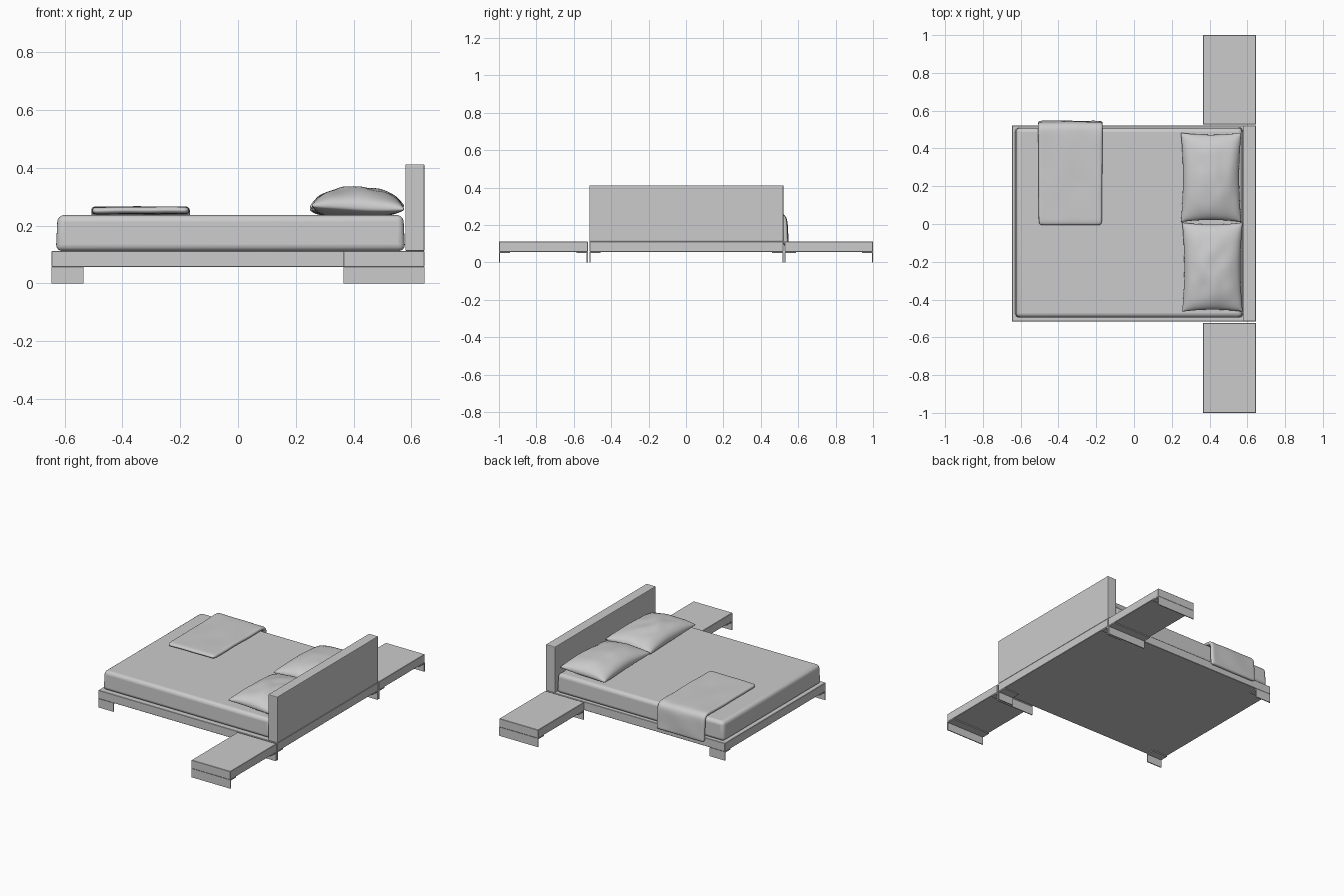
import bpy, bmesh, math
from mathutils import noise, Vector

if "Cube" in bpy.data.objects:
    bpy.data.objects.remove(bpy.data.objects["Cube"])


def add_mesh(name, verts, faces):
    me = bpy.data.meshes.new(name)
    me.from_pydata(verts, [], faces)
    bm = bmesh.new()
    bm.from_mesh(me)
    bmesh.ops.recalc_face_normals(bm, faces=bm.faces)
    bm.to_mesh(me)
    bm.free()
    ob = bpy.data.objects.new(name, me)
    bpy.context.collection.objects.link(ob)
    return ob


def box(name, x, y, z, bevel=0.0, segments=2):
    verts = [(a, b, c) for a in x for b in y for c in z]
    faces = [(0, 1, 3, 2), (4, 6, 7, 5), (0, 4, 5, 1),
             (2, 3, 7, 6), (0, 2, 6, 4), (1, 5, 7, 3)]
    ob = add_mesh(name, verts, faces)
    if bevel:
        m = ob.modifiers.new("bevel", 'BEVEL')
        m.width, m.segments = bevel, segments
    return ob


def smooth(ob):
    ob.data.polygons.foreach_set("use_smooth", [True] * len(ob.data.polygons))


def grid_faces(nu, nv):
    return [(i * nv + j, (i + 1) * nv + j, (i + 1) * nv + j + 1, i * nv + j + 1)
            for i in range(nu - 1) for j in range(nv - 1)]


def bracket(name, x0, x1, y, inward):
    """L-shaped plate leg: upright on the outer edge, flange under the deck."""
    t, w, top = 0.006, 0.06, 0.057
    prof = [(0, 0), (t, 0), (t, top - t), (w, top - t), (w, top), (0, top)]
    verts = [(x, y + inward * a, b) for x in (x0, x1) for a, b in prof]
    n = len(prof)
    faces = [tuple(range(n)), tuple(range(n, 2 * n))]
    faces += [(i, (i + 1) % n, n + (i + 1) % n, n + i) for i in range(n)]
    add_mesh(name, verts, faces)


# Platform, headboard and corner legs
Y0, Y1 = -0.516, 0.521
box("platform", (-0.645, 0.645), (Y0, Y1), (0.057, 0.112), 0.002, 1)
box("headboard", (0.579, 0.645), (Y0, Y1), (0.112, 0.412), 0.004)
for end, x0, x1 in (("foot", -0.645, -0.535), ("head", 0.535, 0.645)):
    bracket(end + "_leg_front", x0, x1, Y0, 1)
    bracket(end + "_leg_back", x0, x1, Y1, -1)

# Side tables with plate legs at both ends
for side, a, b in (("front", -1.0, -0.525), ("back", 0.527, 1.0)):
    box(side + "_side_table", (0.365, 0.645), (a, b), (0.057, 0.112), 0.002, 1)
    bracket(side + "_table_leg_a", 0.365, 0.645, a, 1)
    bracket(side + "_table_leg_b", 0.365, 0.645, b, -1)

# Mattress, slightly narrower at the top
mattress = box("mattress", (-0.63, 0.578), (-0.497, 0.512), (0.112, 0.236), 0.022, 4)
for v in mattress.data.vertices:
    if v.co.z > 0.2:
        v.co.x -= math.copysign(0.006, v.co.x)
        v.co.y -= math.copysign(0.004, v.co.y)
smooth(mattress)


# Pillows: two domed grids joined at a pinched seam
def pillow(name, cx, cy, hx, hy, seed):
    n, verts = 33, []
    for s in (1, -1):
        for i in range(n):
            for j in range(n):
                u = math.sin((2 * i / (n - 1) - 1) * math.pi / 2)
                v = math.sin((2 * j / (n - 1) - 1) * math.pi / 2)
                x = hx * u * (1 - 0.07 * (1 - v * v))
                y = hy * v * (1 - 0.045 * (1 - u * u))
                f = max(0.0, (1 - u * u) * (1 - v * v))
                wr = noise.noise(Vector((u * 2.2 + seed, v * 2.2, s)))
                h = f ** 0.42 * (1 + 0.12 * wr)
                seam = 0.262 + 0.006 * u * v + 0.004 * noise.noise(Vector((u, v, seed)))
                z = seam + (0.072 * h if s > 0 else -0.034 * min(1, f ** 0.35))
                verts.append((cx + x, cy + y, max(z, 0.233)))
    base = grid_faces(n, n)
    faces = base + [tuple(k + n * n for k in reversed(f)) for f in base]
    ob = add_mesh(name, verts, faces)
    bm = bmesh.new()
    bm.from_mesh(ob.data)
    bmesh.ops.remove_doubles(bm, verts=bm.verts, dist=0.0002)
    bmesh.ops.recalc_face_normals(bm, faces=bm.faces)
    bm.to_mesh(ob.data)
    bm.free()
    smooth(ob)


pillow("pillow_back", 0.408, 0.247, 0.16, 0.236, 1.7)
pillow("pillow_front", 0.415, -0.228, 0.16, 0.236, 6.3)

# Folded throw draped over the back edge of the mattress
path = [(-0.008 + 0.05 * k, 0.251) for k in range(10)]
path += [(0.485, 0.251), (0.508, 0.249), (0.524, 0.238), (0.529, 0.218)]
path += [(0.531, 0.18), (0.533, 0.14), (0.534, 0.11), (0.534, 0.088)]
nx, verts = 13, []
for i in range(nx):
    x = -0.507 + 0.34 * i / (nx - 1)
    for k, (y, z) in enumerate(path):
        w = noise.noise(Vector((x * 7, k * 0.35, 2.0)))
        hang = z < 0.23
        verts.append((x + 0.006 * (y - 0.25) * (-1 if i < 6 else 1),
                      y + (0.004 * w if hang else 0),
                      z + (0 if hang else 0.005 * w + 0.002)))
throw = add_mesh("throw", verts, grid_faces(nx, len(path)))
m = throw.modifiers.new("thickness", 'SOLIDIFY')
m.thickness, m.offset = 0.025, 0
m = throw.modifiers.new("soften", 'SUBSURF')
m.levels = m.render_levels = 2
smooth(throw)

# Keep hard edges crisp where bevelled parts meet flat faces
bpy.ops.object.select_all(action='DESELECT')
mattress.select_set(True)
bpy.context.view_layer.objects.active = mattress
bpy.ops.object.shade_smooth_by_angle(angle=math.radians(40))
